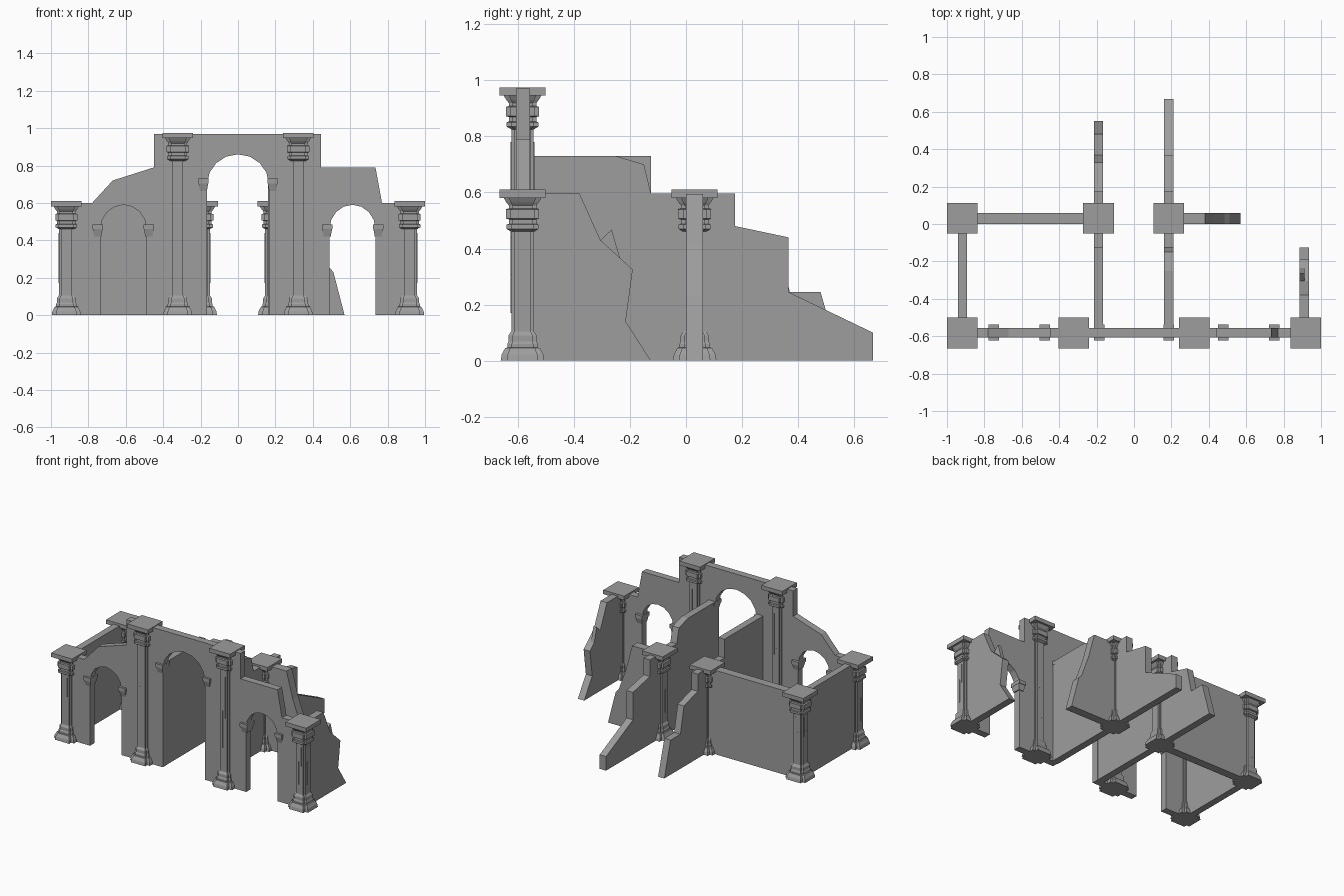
import bpy, bmesh, math

if "Cube" in bpy.data.objects:
    bpy.data.objects.remove(bpy.data.objects["Cube"])

stone = bpy.data.materials.new("grey_stone")
stone.use_nodes = True
GREY = (0.34, 0.34, 0.34, 1)
stone.diffuse_color = GREY
stone.node_tree.nodes["Principled BSDF"].inputs["Base Color"].default_value = GREY


def finish(bm, name):
    bmesh.ops.recalc_face_normals(bm, faces=bm.faces)
    mesh = bpy.data.meshes.new(name)
    bm.to_mesh(mesh)
    bm.free()
    mesh.materials.append(stone)
    obj = bpy.data.objects.new(name, mesh)
    bpy.context.collection.objects.link(obj)
    return obj


def wall(name, outline, axis, start, end):
    """Extrude an upright outline along x or y."""
    bm = bmesh.new()
    if axis == "y":
        verts = [bm.verts.new((a, start, z)) for a, z in outline]
        move = (0, end - start, 0)
    else:
        verts = [bm.verts.new((start, a, z)) for a, z in outline]
        move = (end - start, 0, 0)
    face = bm.faces.new(verts)
    ext = bmesh.ops.extrude_face_region(bm, geom=[face])
    moved = [v for v in ext["geom"] if isinstance(v, bmesh.types.BMVert)]
    bmesh.ops.translate(bm, verts=moved, vec=move)
    bmesh.ops.triangulate(bm, faces=[f for f in bm.faces if len(f.verts) > 4])
    return finish(bm, name)


def add_box(bm, x0, x1, y0, y1, z0, z1, taper=1.0):
    cx, cy = (x0 + x1) / 2, (y0 + y1) / 2
    made = bmesh.ops.create_cube(bm, size=1)["verts"]
    for v in made:
        k = taper if v.co.z < 0 else 1
        v.co = (cx + v.co.x * (x1 - x0) * k, cy + v.co.y * (y1 - y0) * k,
                z1 if v.co.z > 0 else z0)


def arch(cx, half, spring, top, steps=8):
    """Opening outline from left foot to right foot."""
    pts = [(cx - half, 0)]
    for i in range(steps + 1):
        a = math.pi * (1 - i / steps)
        pts.append((cx + half * math.cos(a), spring + (top - spring) * math.sin(a)))
    return pts + [(cx + half, 0)]


# Columns: cross-shaped section swept up a moulded profile, square slab on top
FOOT = [(0.078, 0), (0.074, 0.022), (0.062, 0.045), (0.054, 0.047),
        (0.054, 0.06), (0.05, 0.068), (0.05, 0.09), (0.04, 0.105)]
HEAD = [(0.04, -0.15), (0.057, -0.14), (0.057, -0.125), (0.049, -0.122),
        (0.049, -0.106), (0.059, -0.103), (0.059, -0.07), (0.049, -0.067),
        (0.049, -0.056), (0.058, -0.045), (0.068, -0.028)]


def column(name, cx, cy, height):
    bm = bmesh.new()
    rings = []
    for r, z in FOOT + [(r, height + dz) for r, dz in HEAD]:
        n = r * 0.72
        corner = [(r, -n), (r, n), (n, n)]
        ring = []
        for q in range(4):
            c, s = round(math.cos(q * math.pi / 2)), round(math.sin(q * math.pi / 2))
            ring += [bm.verts.new((cx + x * c - y * s, cy + x * s + y * c, z))
                     for x, y in corner]
        rings.append(ring)
    for low, up in zip(rings, rings[1:]):
        for i in range(len(low)):
            j = (i + 1) % len(low)
            bm.faces.new((low[i], low[j], up[j], up[i]))
    bm.faces.new(rings[0])
    bm.faces.new(rings[-1])
    s = 0.082
    add_box(bm, cx - s, cx + s, cy - s, cy + s, height - 0.029, height)
    # weathered slits on every side of the shaft
    for off, lo, hi in ((0.012, 0.5, 0.8), (-0.008, 0.28, 0.55)):
        w, r = 0.003, 0.042
        z0, z1 = height * lo, height * hi
        z1 = min(z1, height - 0.17)
        add_box(bm, cx + off - w, cx + off + w, cy - r, cy + r, z0, z1)
        add_box(bm, cx - r, cx + r, cy + off - w, cy + off + w, z0, z1)
    return finish(bm, name)


LOW, TALL = 0.61, 0.975
FRONT, BACK = -0.583, 0.031
for side, sign in (("right", -1), ("left", 1)):
    column("front_corner_column_" + side, sign * 0.918, FRONT, LOW)
    column("front_tall_column_" + side, sign * 0.322, FRONT, TALL)
column("back_corner_column", -0.918, BACK, LOW)
column("back_inner_column_right", -0.19, BACK, LOW)
column("back_inner_column_left", 0.185, BACK, LOW)

# Front wall with three arched openings and a broken skyline
skyline = [(0.918, 0), (0.918, 0.6), (0.77, 0.6), (0.735, 0.79), (0.445, 0.79),
           (0.445, 0.97), (-0.45, 0.97), (-0.45, 0.79), (-0.67, 0.72),
           (-0.78, 0.6), (-0.918, 0.6), (-0.918, 0)]
openings = (arch(-0.612, 0.123, 0.46, 0.59) + arch(0, 0.165, 0.70, 0.86)
            + arch(0.612, 0.123, 0.46, 0.59))
wall("front_wall", skyline + openings, "y", -0.607, -0.557)

# Imposts where the arches spring
for i, (cx, top) in enumerate([(-0.75, 0.485), (-0.477, 0.485), (0.477, 0.485),
                               (0.75, 0.485), (-0.185, 0.73), (0.185, 0.73)]):
    bm = bmesh.new()
    add_box(bm, cx - 0.028, cx + 0.028, -0.622, -0.538, top - 0.025, top)
    add_box(bm, cx - 0.026, cx + 0.026, -0.618, -0.542, top - 0.065, top - 0.025, 0.72)
    finish(bm, "arch_impost_%d" % (i + 1))

# Back walls
wall("back_wall", [(-0.918, 0), (-0.19, 0), (-0.19, 0.595), (-0.918, 0.595)],
     "y", 0.0, 0.06)
wall("back_wall_ruin", [(0.185, 0), (0.57, 0), (0.51, 0.23), (0.485, 0.26),
                        (0.43, 0.41), (0.38, 0.595), (0.185, 0.595)], "y", 0.0, 0.06)

# Side walls
wall("right_side_wall", [(FRONT, 0), (BACK, 0), (BACK, 0.595), (FRONT, 0.595)],
     "x", -0.942, -0.894)
wall("left_side_ruin", [(FRONT, 0), (-0.125, 0), (-0.215, 0.14), (-0.19, 0.325),
                        (-0.305, 0.43), (-0.38, 0.597), (FRONT, 0.597)],
     "x", 0.886, 0.936)
wall("left_side_shard", [(-0.305, 0.43), (-0.235, 0.364), (-0.265, 0.468)],
     "x", 0.886, 0.911)

# Passage walls running back and crumbling away
wall("passage_wall_right",
     [(-0.57, 0), (0.55, 0), (0.48, 0.245), (0.37, 0.245), (0.33, 0.43),
      (0.175, 0.475), (0.175, 0.597), (-0.125, 0.597), (-0.125, 0.73), (-0.57, 0.73)],
     "x", -0.215, -0.166)
wall("passage_wall_left",
     [(-0.57, 0), (0.667, 0), (0.667, 0.1), (0.365, 0.245), (0.365, 0.44),
      (0.175, 0.48), (0.175, 0.597), (-0.125, 0.597), (-0.15, 0.70),
      (-0.25, 0.73), (-0.57, 0.73)], "x", 0.16, 0.21)
